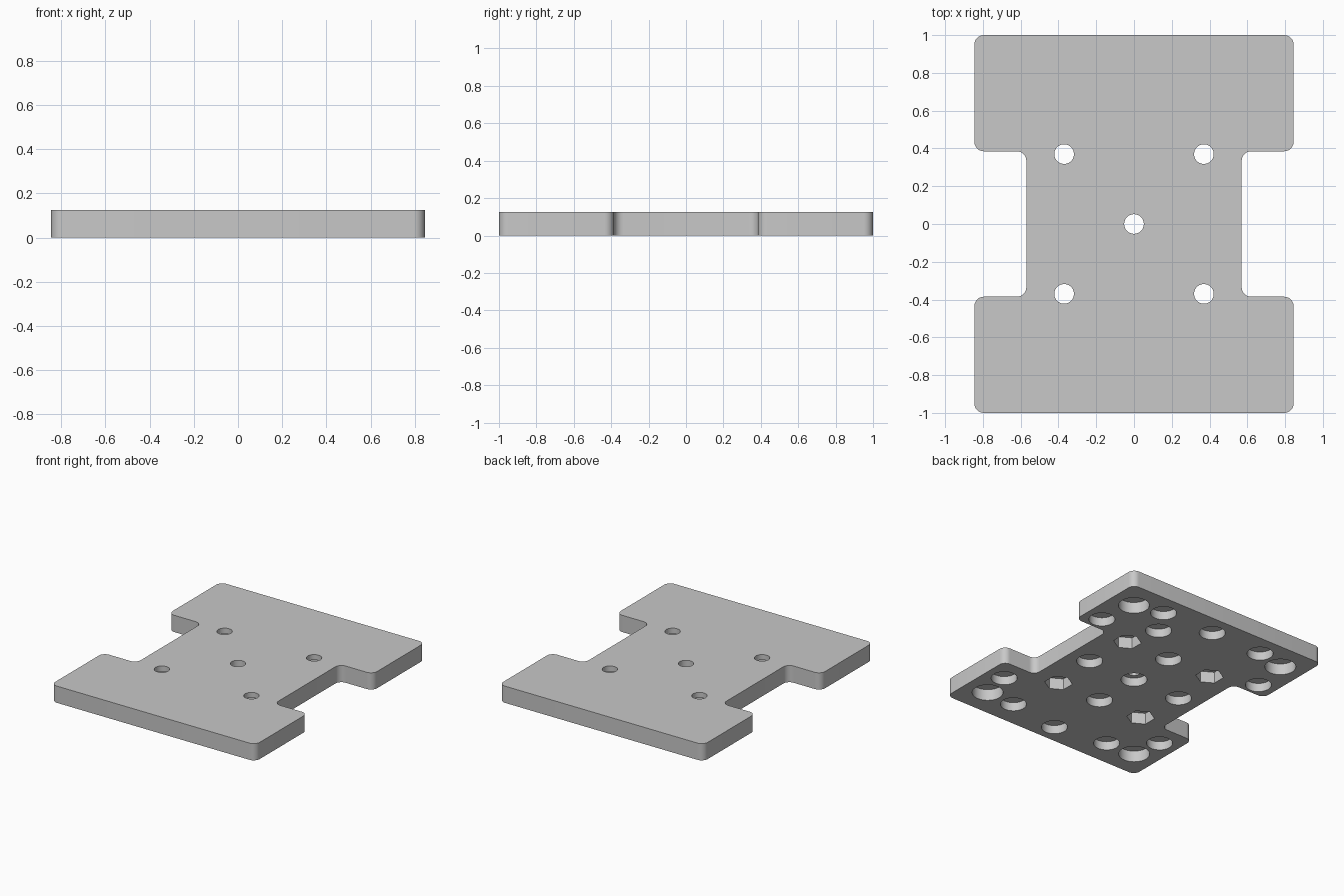
import bpy, bmesh, math
from mathutils import Vector

cube = bpy.data.objects.get("Cube")
if cube:
    bpy.data.objects.remove(cube, do_unlink=True)

HEIGHT = 0.125
HALF_X, HALF_Y = 0.845, 1.0
WAIST_X, WAIST_Y = 0.57, 0.385
FILLET = 0.05

# Single grey material
grey = bpy.data.materials.new("light_grey")
grey.use_nodes = True
colour = (0.58, 0.58, 0.58, 1)
grey.diffuse_color = colour
grey.node_tree.nodes["Principled BSDF"].inputs["Base Color"].default_value = colour


def rounded(points, radius, steps=8):
    """Replace each right-angled corner of a polygon by an arc."""
    result = []
    for i, p in enumerate(points):
        u = (points[i - 1] - p).normalized()
        v = (points[(i + 1) % len(points)] - p).normalized()
        centre = p + radius * (u + v)
        for k in range(steps + 1):
            t = math.pi / 2 * k / steps
            result.append(centre - radius * (v * math.cos(t) + u * math.sin(t)))
    return result


def circle(x, y, radius, sides=48):
    """Regular polygon with a corner pointing along y."""
    angles = [math.pi / 2 + math.tau * k / sides for k in range(sides)]
    return [Vector((x + radius * math.cos(a), y + radius * math.sin(a))) for a in angles]


def add_prism(bm, outline, bottom, top):
    low = [bm.verts.new((p.x, p.y, bottom)) for p in outline]
    high = [bm.verts.new((p.x, p.y, top)) for p in outline]
    bm.faces.new(low[::-1])
    bm.faces.new(high)
    for i in range(len(low)):
        j = (i + 1) % len(low)
        bm.faces.new((low[i], low[j], high[j], high[i]))


def make_object(name, prisms):
    bm = bmesh.new()
    for outline, bottom, top in prisms:
        add_prism(bm, outline, bottom, top)
    bmesh.ops.recalc_face_normals(bm, faces=bm.faces)
    mesh = bpy.data.meshes.new(name)
    bm.to_mesh(mesh)
    bm.free()
    mesh.materials.append(grey)
    obj = bpy.data.objects.new(name, mesh)
    bpy.context.collection.objects.link(obj)
    return obj


# Plate with a waist notch on each side
right_side = [Vector(p) for p in (
    (HALF_X, -HALF_Y), (HALF_X, -WAIST_Y), (WAIST_X, -WAIST_Y),
    (WAIST_X, WAIST_Y), (HALF_X, WAIST_Y), (HALF_X, HALF_Y))]
left_side = [Vector((-p.x, p.y)) for p in reversed(right_side)]
plate = make_object("base_plate", [(rounded(right_side + left_side, FILLET), 0, HEIGHT)])

# Underside pockets: small round, large round at the corners, hexagonal
small = [(0, 0), (0, 0.84), (0, -0.855), (0, 0.37), (0, -0.37),
         (0.40, 0), (-0.40, 0), (0.305, 0.627)]
for side in (-1, 1):
    small += [(side * 0.435, 0.835), (side * 0.705, 0.495),
              (side * 0.42, -0.795), (side * 0.70, -0.56)]
signs = [(a, b) for a in (-1, 1) for b in (-1, 1)]
bolts = [(a * 0.37, b * 0.37) for a, b in signs]
corners = [(a * 0.66, b * 0.785) for a, b in signs]

pockets = [(circle(x, y, 0.09), -0.1, 0.065) for x, y in small]
pockets += [(circle(x, y, 0.107), -0.1, 0.085) for x, y in corners]
pockets += [(circle(x, y, 0.097, 6), -0.1, 0.085) for x, y in bolts]

# Bolt holes through the full thickness
bores = [(circle(x, y, 0.052), -0.1, HEIGHT + 0.1) for x, y in bolts + [(0, 0)]]

bpy.ops.object.select_all(action='DESELECT')
plate.select_set(True)
bpy.context.view_layer.objects.active = plate
for name, prisms in (("pocket_cutter", pockets), ("bore_cutter", bores)):
    cutter = make_object(name, prisms)
    cutter.hide_render = True
    cut = plate.modifiers.new(name, 'BOOLEAN')
    cut.operation = 'DIFFERENCE'
    cut.solver = 'EXACT'
    cut.object = cutter
    bpy.ops.object.modifier_apply(modifier=cut.name)
    bpy.data.objects.remove(cutter, do_unlink=True)

bpy.ops.object.shade_smooth_by_angle(angle=math.radians(30))
